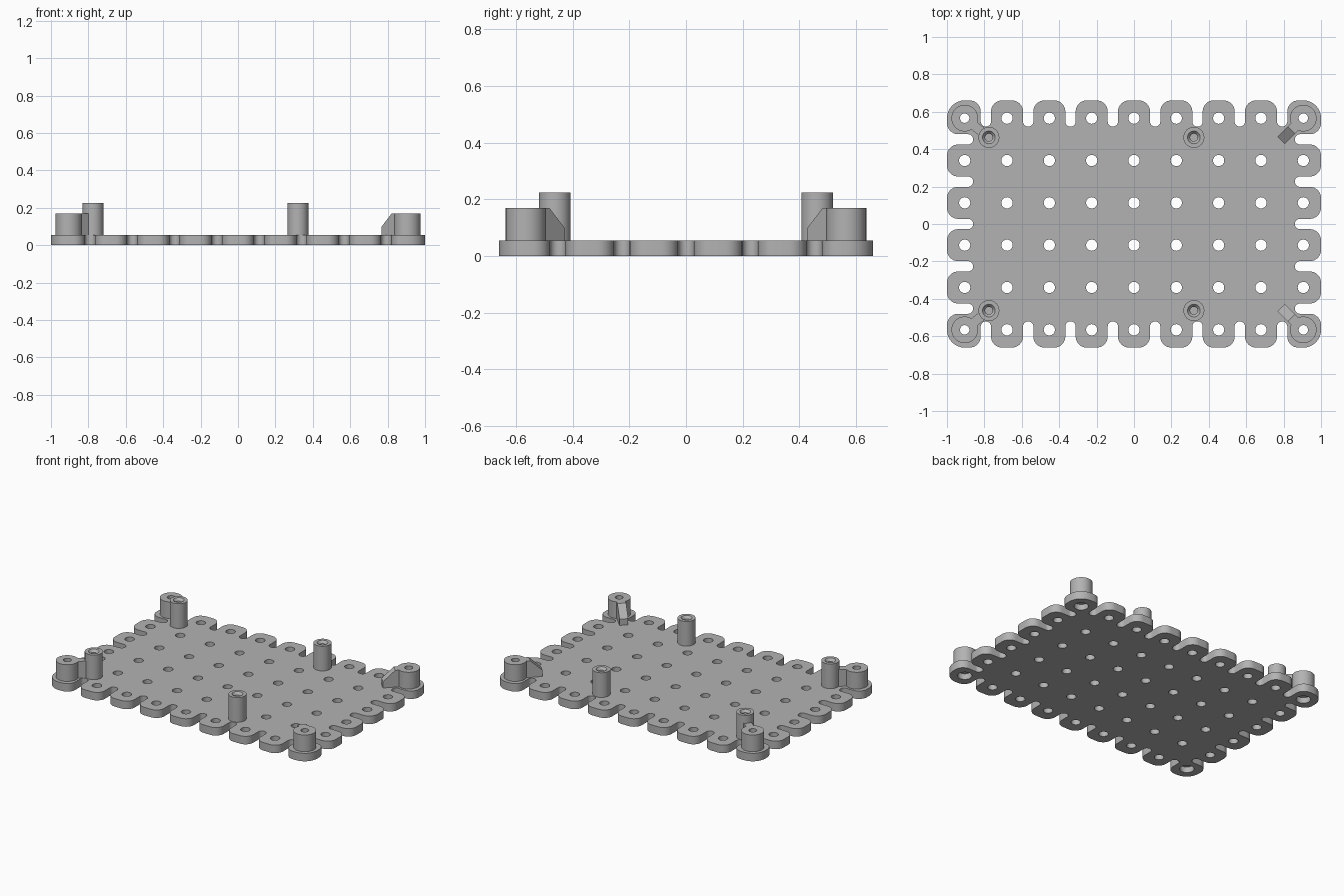
import bpy, bmesh, math
from mathutils import Vector

if "Cube" in bpy.data.objects:
    bpy.data.objects.remove(bpy.data.objects["Cube"])

PITCH = 0.2263
HX, HY, T = 1.0, 0.661, 0.055          # plate half sizes and thickness
CX, CY = 4 * PITCH, 2.5 * PITCH        # corner hole centres

grey = bpy.data.materials.new("light grey")
grey.diffuse_color = (0.45, 0.45, 0.45, 1)
grey.use_nodes = True
grey.node_tree.nodes["Principled BSDF"].inputs["Base Color"].default_value = grey.diffuse_color


def finish(name, bm):
    bmesh.ops.recalc_face_normals(bm, faces=bm.faces[:])
    me = bpy.data.meshes.new(name)
    bm.to_mesh(me)
    bm.free()
    ob = bpy.data.objects.new(name, me)
    bpy.context.collection.objects.link(ob)
    me.materials.append(grey)
    bpy.ops.object.select_all(action='DESELECT')
    ob.select_set(True)
    bpy.context.view_layer.objects.active = ob
    bpy.ops.object.shade_smooth_by_angle(angle=math.radians(35))
    return ob


def circle(x, y, r, n=32):
    return [(x + r * math.cos(2 * math.pi * i / n), y + r * math.sin(2 * math.pi * i / n))
            for i in range(n)]


def fillet(corners, steps=8):
    """Round the right-angled corners (point, radius) of a closed outline."""
    out = []
    for i, (p, r) in enumerate(corners):
        d1 = (corners[i - 1][0] - p).normalized()
        d2 = (corners[(i + 1) % len(corners)][0] - p).normalized()
        c = p + r * (d1 + d2)
        for k in range(steps + 1):
            a = math.pi / 2 * k / steps
            out.append(c - r * (d2 * math.cos(a) + d1 * math.sin(a)))
    return out


def side(gaps, half, depth, turn):
    """One plate edge, left to right, cut by round-ended slots."""
    w, slot = 0.0275, 0.14
    pts = [((-half, depth), 0.095)]
    for i in range(gaps):
        g = (i - (gaps - 1) / 2) * PITCH
        pts += [((g - w, depth), 0.06), ((g - w, depth - slot), w * 0.98),
                ((g + w, depth - slot), w * 0.98), ((g + w, depth), 0.06)]
    c, s = round(math.cos(turn)), round(math.sin(turn))
    return [(Vector((x * c - y * s, x * s + y * c)), r) for (x, y), r in pts]


def slab(name, loops, z0, z1):
    bm = bmesh.new()
    edges = []
    for loop in loops:
        vs = [bm.verts.new((p[0], p[1], z0)) for p in loop]
        edges += [bm.edges.new((vs[i - 1], vs[i])) for i in range(len(vs))]
    bmesh.ops.triangle_fill(bm, use_beauty=True, edges=edges, normal=(0, 0, 1))
    ext = bmesh.ops.extrude_face_region(bm, geom=bm.faces[:])
    top = [v for v in ext['geom'] if isinstance(v, bmesh.types.BMVert)]
    bmesh.ops.translate(bm, verts=top, vec=(0, 0, z1 - z0))
    return finish(name, bm)


def lathe(name, profile, x, y, closed, n=40):
    """Revolve a (radius, z) profile; an open one ends on the axis."""
    bm = bmesh.new()
    vs = [bm.verts.new((r, 0, z)) for r, z in profile]
    for a, b in zip(vs, vs[1:]):
        bm.edges.new((a, b))
    if closed:
        bm.edges.new((vs[-1], vs[0]))
    bmesh.ops.spin(bm, geom=bm.verts[:] + bm.edges[:], cent=(0, 0, 0), axis=(0, 0, 1),
                   angle=2 * math.pi, steps=n, use_duplicate=False)
    bmesh.ops.remove_doubles(bm, verts=bm.verts[:], dist=1e-4)
    bmesh.ops.translate(bm, verts=bm.verts[:], vec=(x, y, 0))
    return finish(name, bm)


def web(name, profile, x, y, dx, dy, width=0.055):
    """Upright rib: (distance, z) profile running from x, y along dx, dy."""
    d = Vector((dx, dy, 0)).normalized()
    n = Vector((-d.y, d.x, 0)) * width / 2
    bm = bmesh.new()
    rows = [[bm.verts.new(Vector((x, y, z)) + d * s + n * k) for s, z in profile] for k in (-1, 1)]
    bm.faces.new(rows[0])
    bm.faces.new(rows[1][::-1])
    for i in range(len(profile)):
        bm.faces.new((rows[0][i - 1], rows[0][i], rows[1][i], rows[1][i - 1]))
    return finish(name, bm)


# base plate: scalloped outline, grid of holes, wide screw recesses at the corners
outline = fillet(side(8, HX, HY, 0) + side(5, HY, HX, -math.pi / 2)
                 + side(8, HX, HY, math.pi) + side(5, HY, HX, math.pi / 2))
holes = []
for i in range(9):
    for j in range(6):
        corner = i in (0, 8) and j in (0, 5)
        holes.append(circle((i - 4) * PITCH, (j - 2.5) * PITCH, 0.045 if corner else 0.03))
slab("base_plate", [outline] + holes, 0, T)

for sy, end in ((-1, "front"), (1, "back")):
    # standoffs with a countersunk blind hole
    for x, where in ((-0.776, "left"), (0.32, "right")):
        lathe(f"standoff_{end}_{where}",
              [(0, 0.04), (0.056, 0.04), (0.056, 0.225), (0.034, 0.225),
               (0.02, 0.208), (0.02, 0.08), (0, 0.08)], x, sy * 0.463, False)
    # corner bosses with through holes, closing the recesses from above
    for sx, where in ((-1, "left"), (1, "right")):
        lathe(f"corner_boss_{end}_{where}",
              [(0.025, 0.04), (0.071, 0.04), (0.071, 0.17), (0.025, 0.17)],
              sx * CX, sy * CY, True)
    # sloped gusset on the right, flat web to the standoff on the left
    web(f"gusset_{end}_right", [(0.05, 0.04), (0.168, 0.04), (0.168, 0.098), (0.09, 0.17), (0.05, 0.17)],
        CX, sy * CY, -1, -sy)
    web(f"web_{end}_left", [(0.05, 0.04), (0.14, 0.04), (0.14, 0.17), (0.05, 0.17)],
        -CX, sy * CY, CX - 0.776, sy * (0.463 - CY), 0.05)
